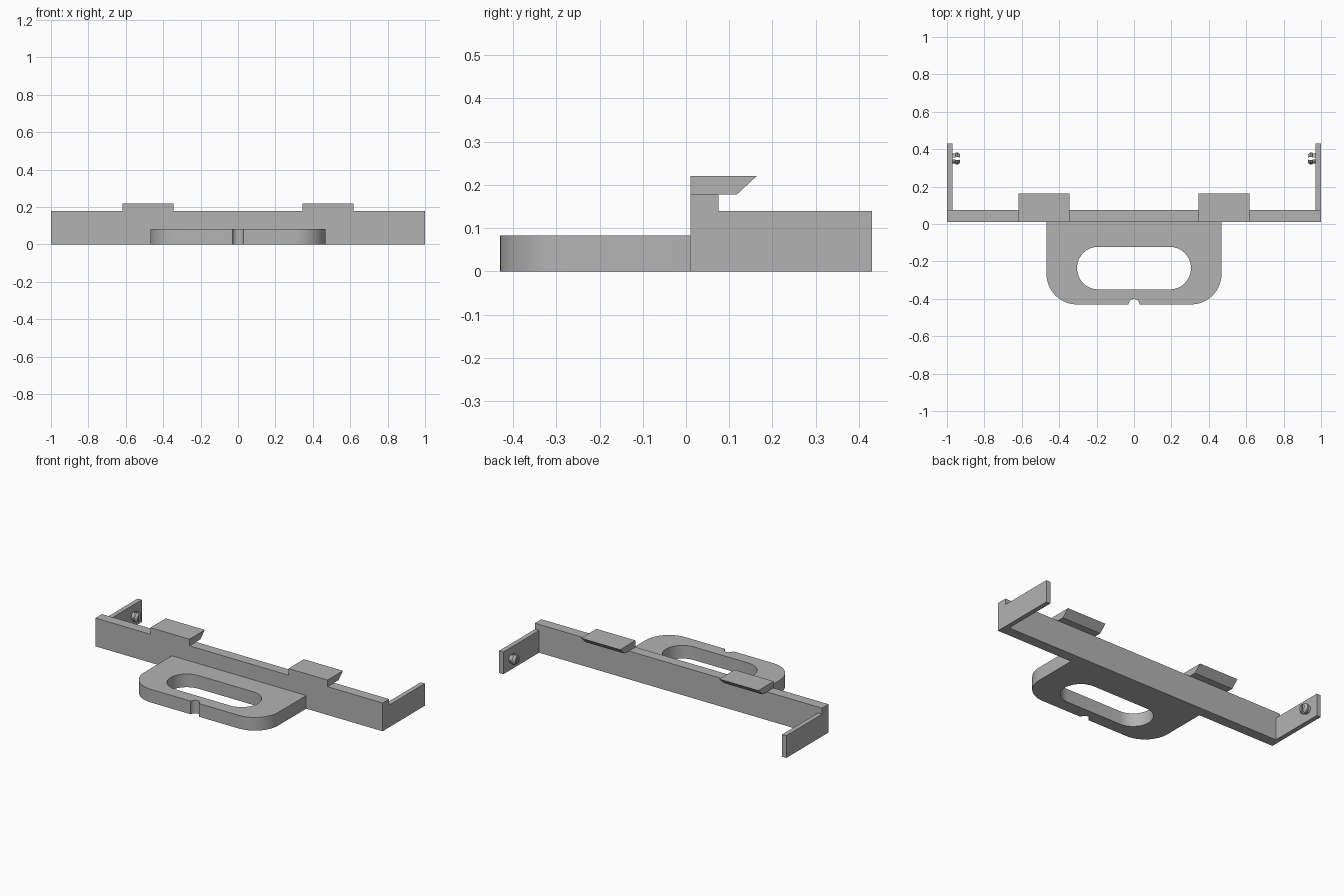
import bpy
import bmesh
from math import pi, cos, sin
from mathutils import Matrix

if "Cube" in bpy.data.objects:
    bpy.data.objects.remove(bpy.data.objects["Cube"])

grey = bpy.data.materials.new("plain grey")
grey.use_nodes = True
grey.diffuse_color = (0.45, 0.45, 0.45, 1)
grey.node_tree.nodes["Principled BSDF"].inputs["Base Color"].default_value = grey.diffuse_color


def add_object(name, mesh):
    obj = bpy.data.objects.new(name, mesh)
    bpy.context.collection.objects.link(obj)
    mesh.materials.clear()
    mesh.materials.append(grey)
    return obj


def add_bmesh(name, bm):
    bmesh.ops.recalc_face_normals(bm, faces=bm.faces)
    mesh = bpy.data.meshes.new(name)
    bm.to_mesh(mesh)
    bm.free()
    return add_object(name, mesh)


def side_prism(name, x0, x1, profile):
    """Extrude a (y, z) profile along x."""
    bm = bmesh.new()
    face = bm.faces.new([bm.verts.new((x0, y, z)) for y, z in profile])
    ext = bmesh.ops.extrude_face_region(bm, geom=[face])["geom"]
    bmesh.ops.translate(bm, vec=(x1 - x0, 0, 0),
                        verts=[g for g in ext if isinstance(g, bmesh.types.BMVert)])
    return add_bmesh(name, bm)


def box(name, x0, x1, y0, y1, z0, z1):
    return side_prism(name, x0, x1, [(y0, z0), (y1, z0), (y1, z1), (y0, z1)])


def arc(cx, cy, r, start, end, steps=16):
    angles = [start + (end - start) * i / steps for i in range(steps + 1)]
    return [(cx + r * cos(a), cy + r * sin(a)) for a in angles]


def smooth(obj):
    bpy.ops.object.select_all(action="DESELECT")
    obj.select_set(True)
    bpy.context.view_layer.objects.active = obj
    bpy.ops.object.shade_smooth_by_angle(angle=pi / 6)


def plate(name, loops, height):
    """Filled outline with holes, standing on the ground."""
    curve = bpy.data.curves.new(name + "_outline", "CURVE")
    curve.dimensions = "2D"
    curve.fill_mode = "BOTH"
    curve.extrude = height / 2
    for loop in loops:
        spline = curve.splines.new("POLY")
        spline.points.add(len(loop) - 1)
        for point, (x, y) in zip(spline.points, loop):
            point.co = (x, y, 0, 1)
        spline.use_cyclic_u = True
    helper = bpy.data.objects.new(name + "_helper", curve)
    bpy.context.collection.objects.link(helper)
    bpy.context.view_layer.update()
    graph = bpy.context.evaluated_depsgraph_get()
    mesh = bpy.data.meshes.new_from_object(helper.evaluated_get(graph))
    bpy.data.objects.remove(helper)
    bm = bmesh.new()
    bm.from_mesh(mesh)
    bmesh.ops.remove_doubles(bm, verts=bm.verts, dist=0.0001)
    bmesh.ops.translate(bm, verts=bm.verts, vec=(0, 0, height / 2))
    obj = add_bmesh(name, bm)
    smooth(obj)


# Long cross bar
FRONT, BACK = 0.01, 0.075
box("cross_bar", -1, 1, FRONT, BACK, 0, 0.178)

# Pull handle: rounded plate with a long slot and a small front notch
half, low, r = 0.468, -0.43, 0.163
outline = ([(half, FRONT), (-half, FRONT)]
           + arc(-half + r, low + r, r, pi, 1.5 * pi)
           + arc(0, low, 0.029, pi, 0)
           + arc(half - r, low + r, r, 1.5 * pi, 2 * pi))
slot_r = 0.114
slot = (arc(0.305 - slot_r, -0.236, slot_r, -pi / 2, pi / 2)
        + arc(slot_r - 0.305, -0.236, slot_r, pi / 2, 1.5 * pi))
plate("pull_handle", [outline, slot], 0.083)


# Snap peg: chamfered pin split by an upright slit
def snap_peg(name, side):
    bm = bmesh.new()
    for flip in (1, -1):
        half_round = arc(0, 0, 1, -1.33, 1.33, 12)
        rings = []
        for x, radius in ((0.972, 0.026), (0.955, 0.026), (0.953, 0.033),
                          (0.943, 0.033), (0.929, 0.022)):
            rings.append([bm.verts.new((side * x, 0.35 + flip * max(radius * u, 0.006),
                                        0.07 + radius * v)) for u, v in half_round])
        for a, b in zip(rings, rings[1:]):
            for i in range(len(a)):
                j = (i + 1) % len(a)
                bm.faces.new((a[i], a[j], b[j], b[i]))
        bm.faces.new(rings[0])
        bm.faces.new(rings[-1])
    smooth(add_bmesh(name, bm))


# Hooked clips, end arms and pegs on both sides
hook = [(FRONT, 0.178), (0.118, 0.178), (0.163, 0.22), (FRONT, 0.22)]
for side, label in ((1, "left"), (-1, "right")):
    x0, x1 = sorted((side * 0.345, side * 0.617))
    side_prism(label + "_clip", x0, x1, hook)
    x0, x1 = sorted((side * 0.971, side))
    box(label + "_arm", x0, x1, BACK, 0.43, 0, 0.14)
    snap_peg(label + "_peg", side)
